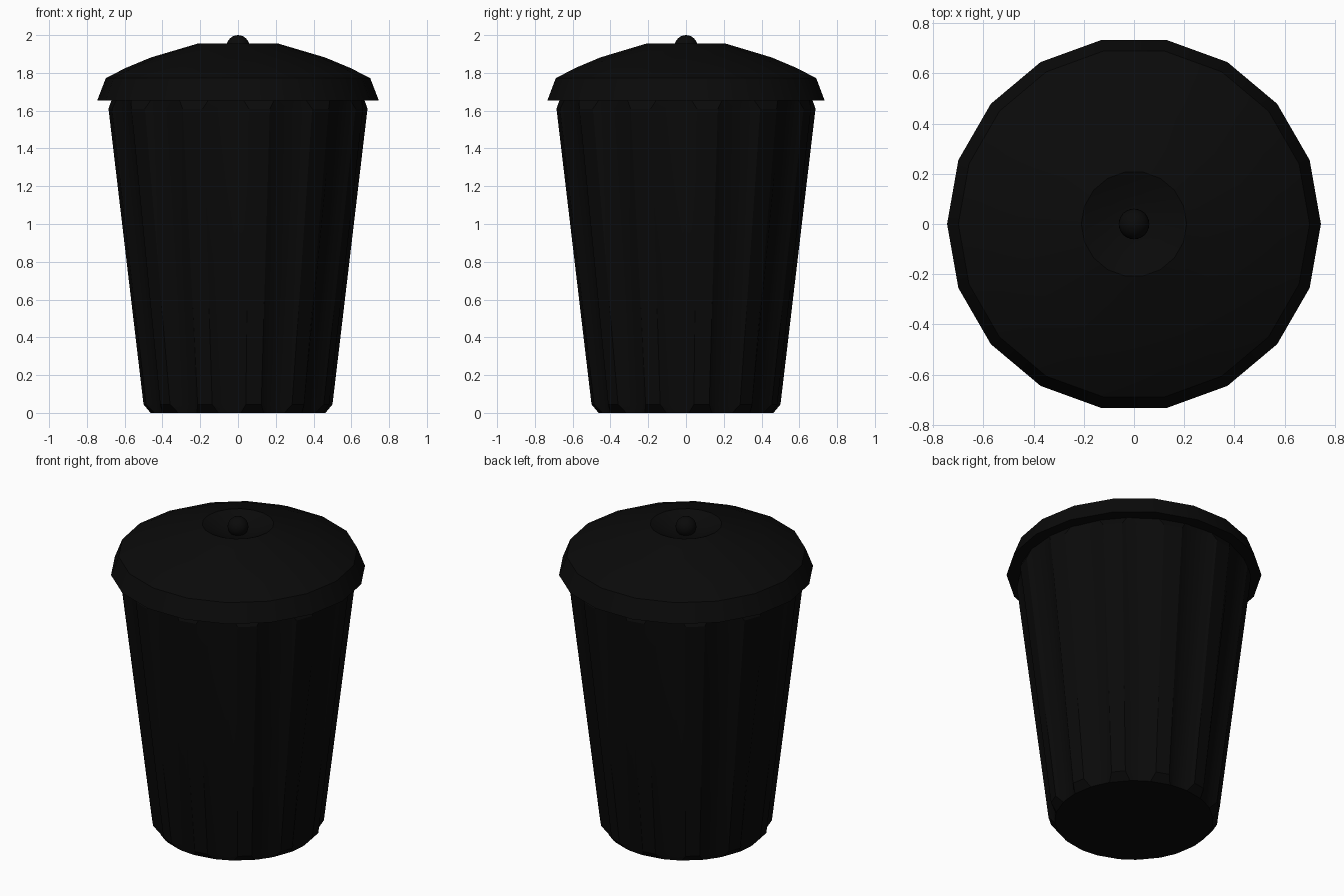
import bpy, bmesh
from math import sin, cos, pi, radians

if "Cube" in bpy.data.objects:
    bpy.data.objects.remove(bpy.data.objects["Cube"])

mat = bpy.data.materials.new("black_plastic")
mat.diffuse_color = (0.003, 0.003, 0.003, 1)
mat.use_nodes = True
mat.node_tree.nodes["Principled BSDF"].inputs["Base Color"].default_value = mat.diffuse_color


def loft(name, rings):
    """Join equal-length rings of points with quads and cap both ends."""
    bm = bmesh.new()
    loops = [[bm.verts.new(p) for p in ring] for ring in rings]
    n = len(loops[0])
    for a, b in zip(loops, loops[1:]):
        for i in range(n):
            j = (i + 1) % n
            bm.faces.new((a[i], a[j], b[j], b[i]))
    bm.faces.new(loops[0][::-1])
    bm.faces.new(loops[-1])
    bmesh.ops.recalc_face_normals(bm, faces=bm.faces[:])
    me = bpy.data.meshes.new(name)
    bm.to_mesh(me)
    bm.free()
    ob = bpy.data.objects.new(name, me)
    bpy.context.collection.objects.link(ob)
    return finish(ob)


def finish(ob, angle=25):
    ob.data.materials.append(mat)
    bpy.ops.object.select_all(action='DESELECT')
    ob.select_set(True)
    bpy.context.view_layer.objects.active = ob
    bpy.ops.object.shade_smooth_by_angle(angle=radians(angle))
    return ob


# Tapered bin body with 12 narrow raised ribs, ribs fade out at both ends
def body_ring(r_base, r_rib, z, half_width):
    pts = []
    for k in range(12):
        for off, r in ((-10, r_base), (-half_width, r_rib), (half_width, r_rib), (10, r_base)):
            a = radians(9.5 + off + 30 * k)
            pts.append((r * sin(a), -r * cos(a), z))
    return pts


loft("bin_body", [body_ring(*p) for p in (
    (0.463, 0.463, 0.0, 7.5),
    (0.468, 0.502, 0.045, 4.7),
    (0.660, 0.688, 1.61, 4.7),
    (0.667, 0.667, 1.665, 7.5))])


# Eighteen-sided domed lid with a flared rim and a shallow dish in the top
def lid_ring(r, z):
    return [(r * cos(2 * pi * i / 18), r * sin(2 * pi * i / 18), z) for i in range(18)]


loft("lid", [lid_ring(*p) for p in (
    (0.745, 1.655), (0.70, 1.772), (0.595, 1.826), (0.46, 1.882), (0.21, 1.956),
    (0.12, 1.915), (0.03, 1.90))])

# Round knob on top
bpy.ops.mesh.primitive_uv_sphere_add(segments=24, ring_count=12, radius=0.061,
                                     location=(0, 0, 1.939))
knob = bpy.context.object
knob.name = "lid_knob"
finish(knob, 30)
